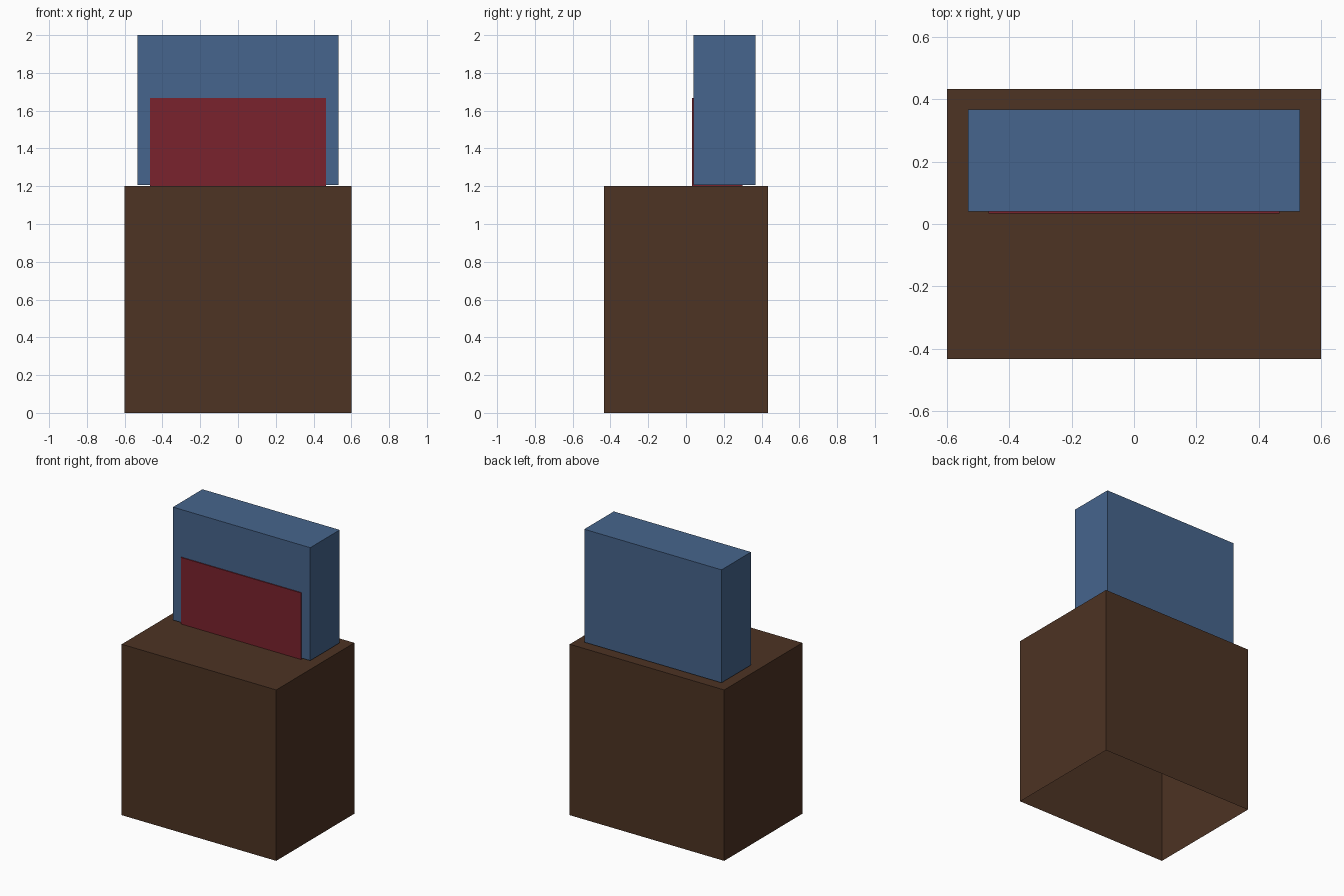
import bpy, bmesh
from mathutils import Vector

if "Cube" in bpy.data.objects:
    bpy.data.objects.remove(bpy.data.objects["Cube"])


def material(name, rgb):
    m = bpy.data.materials.new(name)
    m.diffuse_color = (*rgb, 1.0)
    m.use_nodes = True
    m.node_tree.nodes["Principled BSDF"].inputs["Base Color"].default_value = m.diffuse_color
    return m


def box(name, lo, hi, mat, open_bottom=False):
    """Axis-aligned box between two corners, optionally without its underside."""
    lo, hi = Vector(lo), Vector(hi)
    bm = bmesh.new()
    bmesh.ops.create_cube(bm, size=1.0)
    bmesh.ops.scale(bm, vec=hi - lo, verts=bm.verts)
    bmesh.ops.translate(bm, vec=(lo + hi) / 2, verts=bm.verts)
    if open_bottom:
        bm.normal_update()
        under = [f for f in bm.faces if f.normal.z < -0.9]
        bmesh.ops.delete(bm, geom=under, context='FACES')
    mesh = bpy.data.meshes.new(name)
    bm.to_mesh(mesh)
    bm.free()
    mesh.materials.append(mat)
    obj = bpy.data.objects.new(name, mesh)
    bpy.context.collection.objects.link(obj)
    return obj


brown = material("dark brown", (0.074, 0.033, 0.0168))
blue = material("slate blue", (0.0612, 0.130, 0.266))
red = material("dark red", (0.195, 0.016, 0.026))

# Hollow base, open underneath
box("base", (-0.6, -0.433, 0), (0.6, 0.433, 1.2), brown, open_bottom=True)
# Upright slab at the back, hovering just above the base
box("upright_block", (-0.533, 0.04, 1.207), (0.533, 0.367, 2.0), blue)
# Inner block whose front stands just proud of the slab
box("front_panel", (-0.467, 0.033, 1.2), (0.467, 0.3, 1.667), red)
